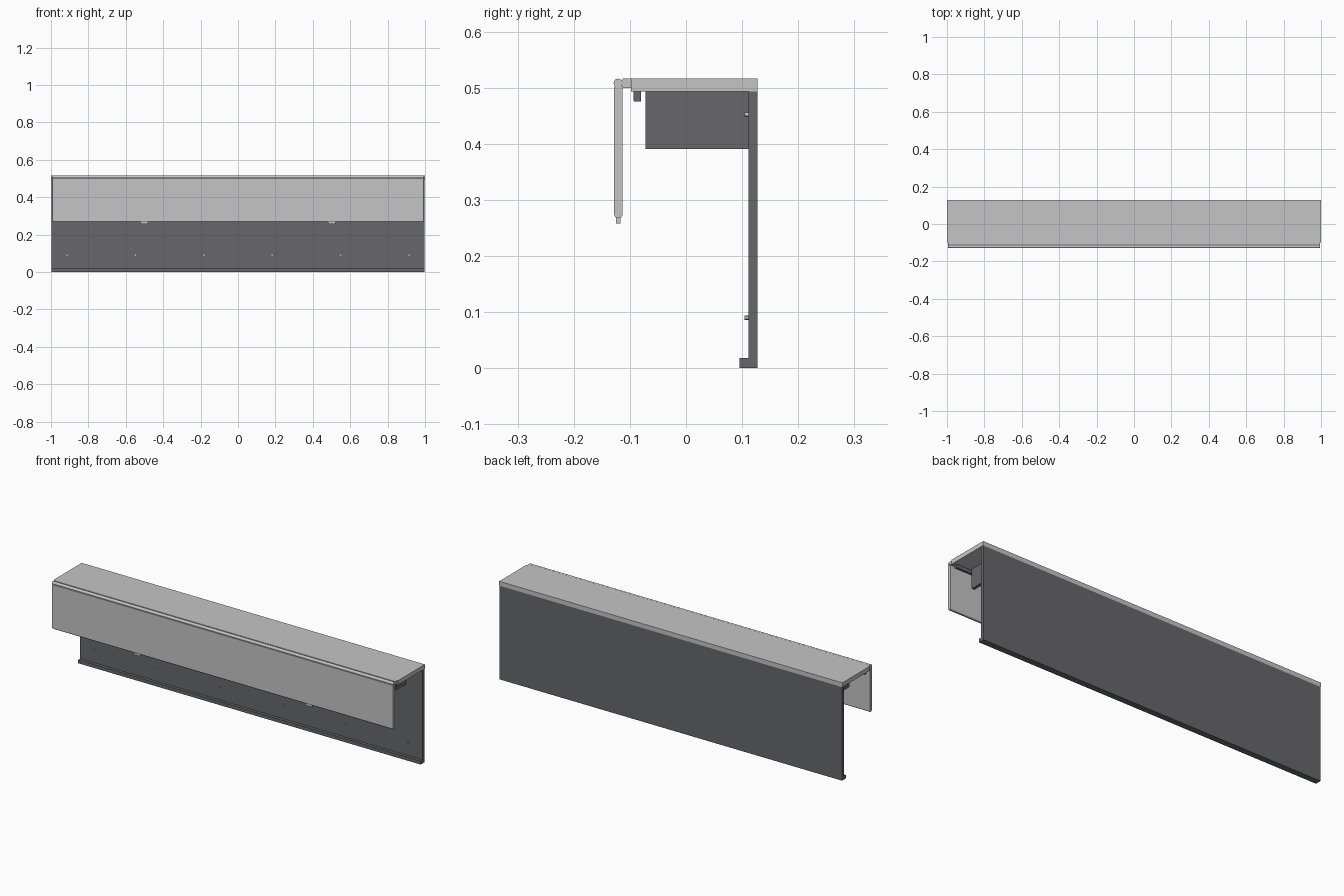
import bpy, bmesh, math
from mathutils import Matrix

if "Cube" in bpy.data.objects:
    bpy.data.objects.remove(bpy.data.objects["Cube"])


def material(name, rgb):
    m = bpy.data.materials.new(name)
    m.diffuse_color = (*rgb, 1)
    m.use_nodes = True
    m.node_tree.nodes["Principled BSDF"].inputs["Base Color"].default_value = m.diffuse_color
    return m


LIGHT = material("light grey", (0.56, 0.56, 0.56))
DARK = material("slate grey", (0.135, 0.137, 0.152))


def finish(bm, name, mat):
    mesh = bpy.data.meshes.new(name)
    bmesh.ops.recalc_face_normals(bm, faces=bm.faces[:])
    bm.to_mesh(mesh)
    bm.free()
    mesh.materials.append(mat)
    ob = bpy.data.objects.new(name, mesh)
    bpy.context.collection.objects.link(ob)
    return ob


def extrude_x(name, profile, x0, x1, mat):
    """Sweep a (y, z) outline along x."""
    bm = bmesh.new()
    face = bm.faces.new([bm.verts.new((x0, y, z)) for y, z in profile])
    out = bmesh.ops.extrude_face_region(bm, geom=[face])
    verts = [g for g in out["geom"] if isinstance(g, bmesh.types.BMVert)]
    bmesh.ops.translate(bm, verts=verts, vec=(x1 - x0, 0, 0))
    return finish(bm, name, mat)


def box(name, x0, x1, y0, y1, z0, z1, mat):
    return extrude_x(name, [(y0, z0), (y1, z0), (y1, z1), (y0, z1)], x0, x1, mat)


def cylinder(name, centre, radius, length, axis, mat, sides):
    bm = bmesh.new()
    rot = Matrix.Rotation(math.pi / 2, 4, 'Y' if axis == 'X' else 'X')
    bmesh.ops.create_cone(bm, cap_ends=True, segments=sides, radius1=radius,
                          radius2=radius, depth=length,
                          matrix=Matrix.Translation(centre) @ rot)
    ob = finish(bm, name, mat)
    bpy.context.view_layer.objects.active = ob
    ob.select_set(True)
    bpy.ops.object.shade_smooth_by_angle()
    ob.select_set(False)
    return ob


# Back panel and its bottom lip
box("back_panel", -0.998, 0.998, 0.111, 0.127, 0.018, 0.493, DARK)
box("bottom_lip", -0.998, 0.998, 0.095, 0.127, 0.0, 0.018, DARK)

# Top board with the hinge leaf on its front edge
box("top_board", -1, 1, -0.098, 0.127, 0.493, 0.516, LIGHT)
box("hinge_leaf", -0.995, 0.995, -0.113, -0.098, 0.499, 0.516, LIGHT)
cylinder("hinge_barrel", (0, -0.121, 0.508), 0.008, 1.99, 'X', LIGHT, 20)

# Hanging front flap with chamfered edges
extrude_x("front_flap", [(-0.125, 0.268), (-0.116, 0.268), (-0.113, 0.273),
                         (-0.113, 0.501), (-0.116, 0.505), (-0.125, 0.505),
                         (-0.128, 0.501), (-0.128, 0.273)], -0.993, 0.993, LIGHT)
for x in (-0.5, 0.5):
    box("flap_tab", x - 0.02, x + 0.02, -0.125, -0.117, 0.258, 0.268, LIGHT)

# Stop strip under the top board
extrude_x("stop_strip", [(-0.094, 0.493), (-0.094, 0.479), (-0.092, 0.475),
                         (-0.080, 0.475), (-0.080, 0.493)], -0.985, 0.985, DARK)

# Support gussets, and two rows of screws through the back panel
for i in range(6):
    x = -0.915 + 0.366 * i
    side = -1 if x > 0 else 1
    g = x + side * 0.022
    box("gusset", g - 0.008, g + 0.008, -0.072, 0.111, 0.391, 0.493, DARK)
    for z in (0.09, 0.452):
        cylinder("screw", (x, 0.108, z), 0.004, 0.008, 'Y', LIGHT, 12)
